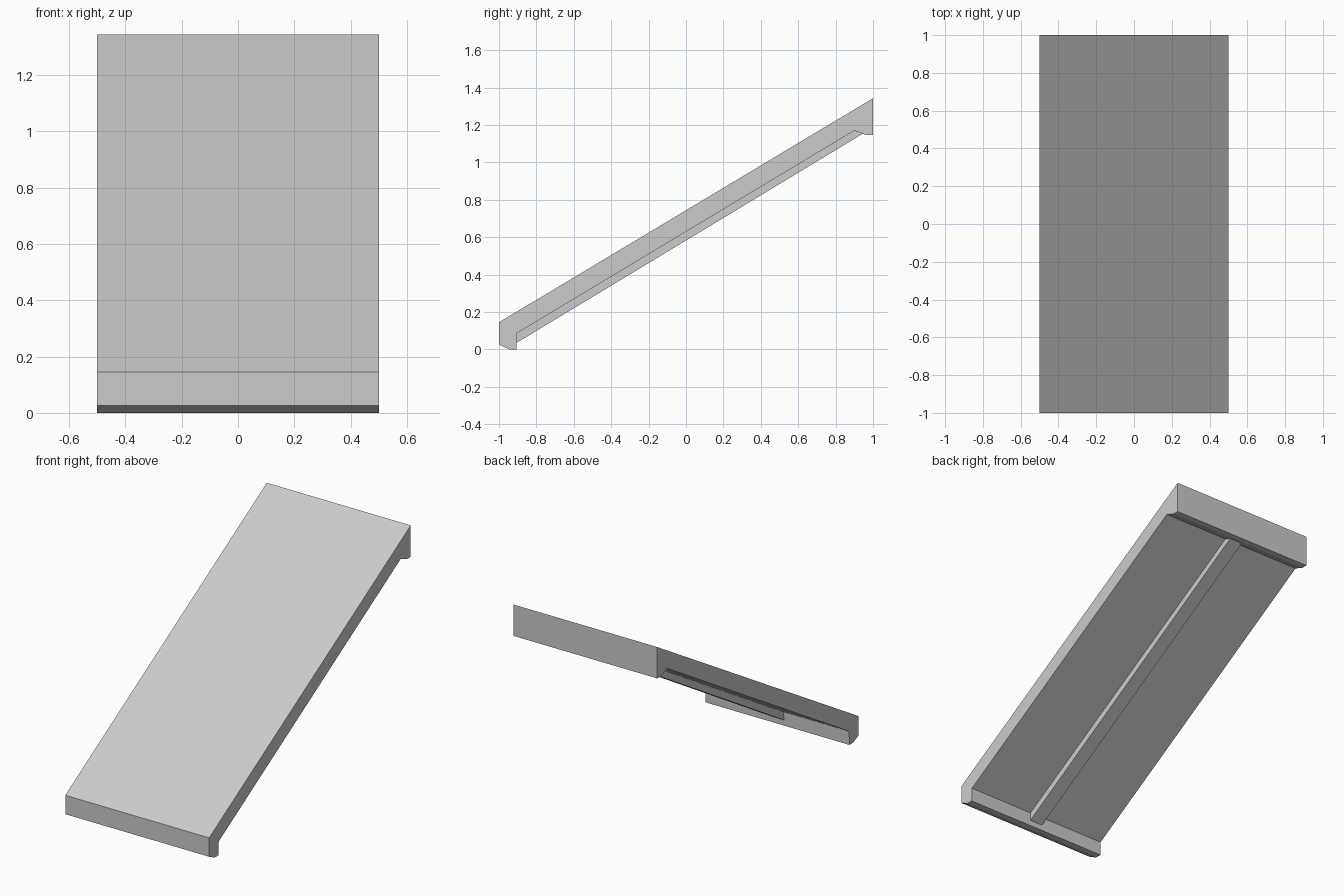
import bpy

cube = bpy.data.objects.get("Cube")
if cube:
    bpy.data.objects.remove(cube, do_unlink=True)

grey = bpy.data.materials.new("light_grey")
grey.use_nodes = True
colour = (0.6, 0.6, 0.6, 1)
grey.diffuse_color = colour
grey.node_tree.nodes["Principled BSDF"].inputs["Base Color"].default_value = colour


def extrude_profile(name, profile, half_width):
    """Solid made by sweeping a (y, z) profile across x."""
    n = len(profile)
    verts = [(x, y, z) for x in (-half_width, half_width) for y, z in profile]
    faces = [tuple(reversed(range(n))), tuple(range(n, 2 * n))]
    faces += [(i, (i + 1) % n, n + (i + 1) % n, n + i) for i in range(n)]
    mesh = bpy.data.meshes.new(name)
    mesh.from_pydata(verts, [], faces)
    mesh.materials.append(grey)
    obj = bpy.data.objects.new(name, mesh)
    bpy.context.collection.objects.link(obj)
    return obj


# Sloping slab with a chamfered lip under each end, profile counter-clockwise
slab = [(-1, 0.145), (-1, 0.026), (-0.945, 0), (-0.907, 0), (-0.905, 0.086),
        (0.9, 1.17), (0.945, 1.153), (0.965, 1.146), (1, 1.146), (1, 1.343)]
extrude_profile("sloping_slab", slab, 0.5)

# Central stiffening rib under the slab, running from lip to lip
rib = [(-0.906, 0.035), (0.945, 1.153), (0.9, 1.18), (-0.906, 0.095)]
extrude_profile("underside_rib", rib, 0.045)
